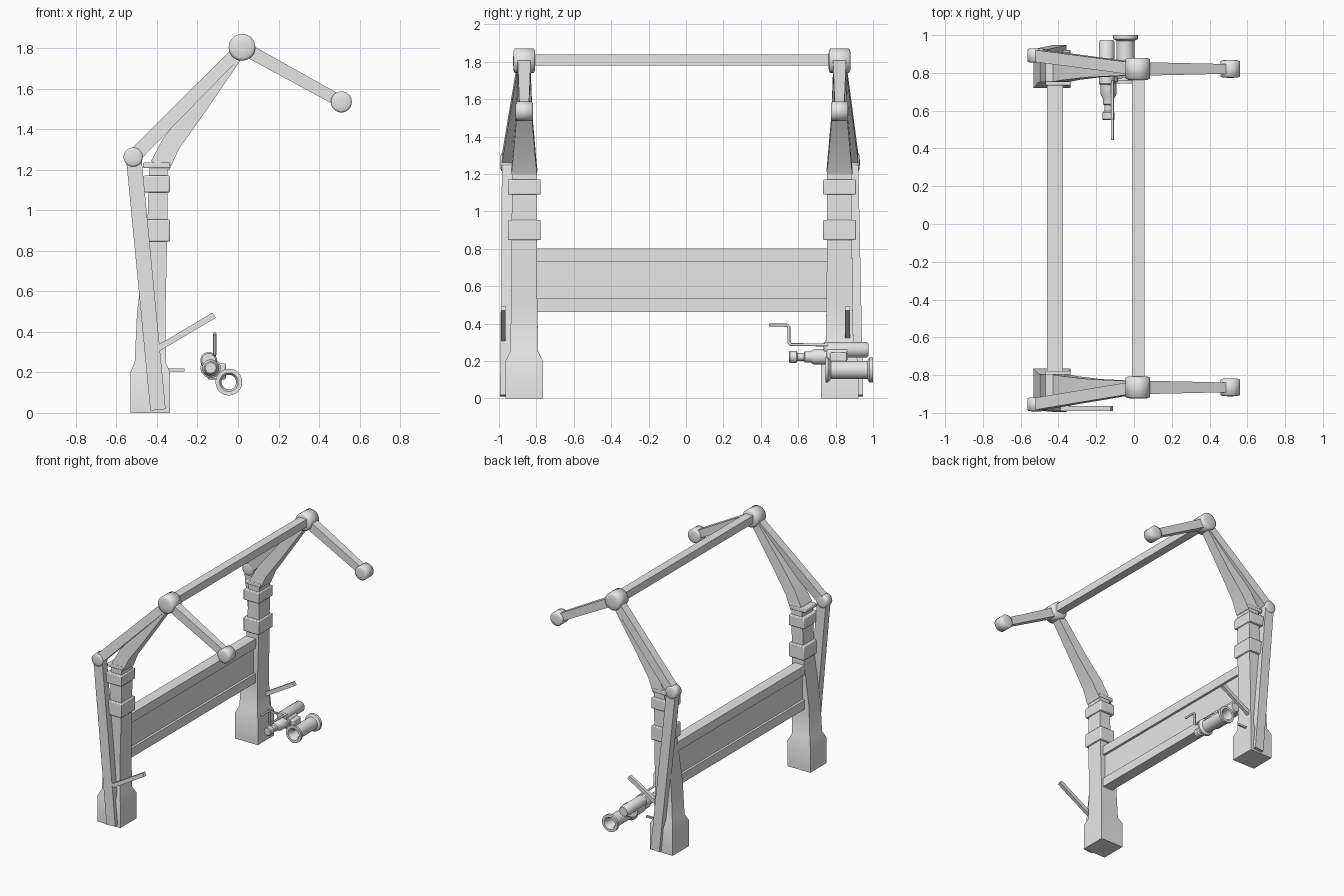
import bpy, bmesh, math
from mathutils import Vector, Matrix

cube = bpy.data.objects.get("Cube")
if cube:
    bpy.data.objects.remove(cube, do_unlink=True)

grey = bpy.data.materials.new("light_grey")
grey.use_nodes = True
grey.diffuse_color = (0.8, 0.8, 0.8, 1)
grey.node_tree.nodes["Principled BSDF"].inputs["Base Color"].default_value = (0.8, 0.8, 0.8, 1)


def finish(name, bm, angle=35, bevel=0):
    bmesh.ops.recalc_face_normals(bm, faces=bm.faces)
    mesh = bpy.data.meshes.new(name)
    bm.to_mesh(mesh)
    bm.free()
    mesh.materials.append(grey)
    obj = bpy.data.objects.new(name, mesh)
    bpy.context.collection.objects.link(obj)
    if bevel:
        mod = obj.modifiers.new("bevel", "BEVEL")
        mod.width = bevel
        mod.segments = 2
    bpy.ops.object.select_all(action="DESELECT")
    obj.select_set(True)
    bpy.context.view_layer.objects.active = obj
    bpy.ops.object.shade_smooth_by_angle(angle=math.radians(angle))
    return obj


def box(name, center, size, bevel=0):
    bm = bmesh.new()
    bmesh.ops.create_cube(bm, size=1, matrix=Matrix.Translation(center) @ Matrix.Diagonal((*size, 1)))
    return finish(name, bm, bevel=bevel)


def bridge(bm, rings, caps=True):
    n = len(rings[0])
    for a, b in zip(rings, rings[1:]):
        for i in range(n):
            j = (i + 1) % n
            bm.faces.new((a[i], a[j], b[j], b[i]))
    if caps:
        bm.faces.new(rings[0])
        bm.faces.new(rings[-1])


def beam(name, sections, bevel=0):
    """Rectangular beam through (x, y, z, half depth, half width) sections."""
    bm = bmesh.new()
    pts = [Vector(s[:3]) for s in sections]
    rings = []
    for i, (p, s) in enumerate(zip(pts, sections)):
        t = pts[min(i + 1, len(pts) - 1)] - pts[max(i - 1, 0)]
        side = Vector((t.z, 0, -t.x)).normalized() * s[3]
        across = Vector((0, s[4], 0))
        rings.append([bm.verts.new(p + a * side + b * across)
                      for a, b in ((-1, -1), (1, -1), (1, 1), (-1, 1))])
    bridge(bm, rings)
    return finish(name, bm, bevel=bevel)


def lathe(name, x, z, profile, sides=28, closed=False, angle=35):
    """Turn (y, radius) points about an axis along y."""
    bm = bmesh.new()
    rings = []
    for y, r in profile:
        rings.append([bm.verts.new((x + r * math.cos(2 * math.pi * k / sides), y,
                                    z + r * math.sin(2 * math.pi * k / sides))) for k in range(sides)])
    if closed:
        rings.append(rings[0])
    bridge(bm, rings, caps=not closed)
    return finish(name, bm, angle)


def joint(name, x, y, z, r, half):
    # Softly domed drum
    lathe(name, x, z, [(y - half, r * 0.3), (y - half * 0.97, r * 0.8), (y - half * 0.85, r),
                       (y + half * 0.85, r), (y + half * 0.97, r * 0.8), (y + half, r * 0.3)], angle=80)


MID = -0.022
for side, s, pivot_y, foot_y, lever_y in (("front", -1, -0.955, -0.965, -0.977),
                                          ("back", 1, 0.892, 0.918, 0.863)):
    y = MID + s * 0.843

    # Post with heavy foot, and its bent upper arm
    beam(side + "_post", [(-0.433, y, 0, 0.098, 0.1), (-0.433, y, 0.2, 0.098, 0.1),
                          (-0.433, y, 0.25, 0.077, 0.075), (-0.428, y, 0.5, 0.07, 0.07),
                          (-0.4, y, 0.85, 0.05, 0.067), (-0.392, y, 1.23, 0.045, 0.066)])
    beam(side + "_bent_arm", [(-0.385, y, 1.22, 0.05, 0.068), (-0.33, y, 1.33, 0.047, 0.058),
                              (-0.21, y, 1.49, 0.042, 0.044), (0.01, y, 1.79, 0.03, 0.033)])

    # Collars round the post
    for label, z, height, half in (("lower", 0.9, 0.108, 0.0875), ("upper", 1.13, 0.082, 0.0875),
                                   ("top", 1.222, 0.028, 0.07)):
        box(f"{side}_{label}_collar", (-0.402, y, z), (0.132, half * 2, height), bevel=0.006)

    # Hinge drums
    joint(side + "_top_joint", 0.02, y, 1.805, 0.066, 0.059)
    joint(side + "_arm_end", 0.51, y, 1.535, 0.052, 0.047)
    joint(side + "_outer_joint", -0.518, pivot_y, 1.263, 0.047, 0.037)

    # Struts and reaching arm
    beam(side + "_long_strut", [(-0.395, foot_y, 0.015, 0.038, 0.029), (-0.515, pivot_y, 1.263, 0.038, 0.029)])
    beam(side + "_upper_strut", [(-0.518, pivot_y, 1.263, 0.035, 0.032), (0.02, y, 1.805, 0.03, 0.032)])
    beam(side + "_reach_arm", [(0.02, y, 1.805, 0.033, 0.036), (0.51, y, 1.535, 0.029, 0.025)])

    # Release lever
    beam(side + "_lever", [(-0.4, lever_y, 0.315, 0.015, 0.013), (-0.118, lever_y, 0.482, 0.015, 0.013)])

# Cross members
span = 1.57
box("top_bar", (0.022, MID, 1.81), (0.065, span, 0.06))
box("panel_web", (-0.418, MID, 0.632), (0.05, span, 0.24))
for label, z in (("lower", 0.498), ("upper", 0.766)):
    box(f"panel_{label}_rail", (-0.418, MID, z), (0.086, span, 0.072))

# Winch: hollow spool, motor, drive nose
lathe("winch_spool", -0.045, 0.152,
      [(0.745, 0.066), (0.76, 0.066), (0.775, 0.048), (0.97, 0.048), (0.98, 0.066), (1.0, 0.066),
       (1.0, 0.046), (0.985, 0.036), (0.76, 0.036), (0.745, 0.046)], closed=True)
lathe("winch_motor", -0.145, 0.26, [(0.735, 0.034), (0.743, 0.041), (0.965, 0.041), (0.975, 0.034)])
lathe("winch_drive", -0.135, 0.222,
      [(0.55, 0.026), (0.555, 0.032), (0.59, 0.032), (0.597, 0.021), (0.63, 0.021), (0.635, 0.03),
       (0.665, 0.03), (0.685, 0.042), (0.75, 0.042), (0.755, 0.05), (0.86, 0.05)])
box("winch_gearbox", (-0.105, 0.815, 0.205), (0.09, 0.09, 0.08), bevel=0.008)

# Winch crank handle
curve = bpy.data.curves.new("crank_handle", "CURVE")
curve.dimensions = "3D"
curve.bevel_depth = 0.008
curve.bevel_resolution = 2
curve.use_fill_caps = True
path = [(0.445, 0.392), (0.54, 0.392), (0.55, 0.382), (0.55, 0.298), (0.56, 0.288), (0.76, 0.286)]
spline = curve.splines.new("POLY")
spline.points.add(len(path) - 1)
for point, (y, z) in zip(spline.points, path):
    point.co = (-0.115, y, z, 1)
curve.materials.append(grey)
bpy.context.collection.objects.link(bpy.data.objects.new("crank_handle", curve))

# Small peg on the back post
box("post_peg", (-0.315, 0.86, 0.212), (0.1, 0.014, 0.014))
